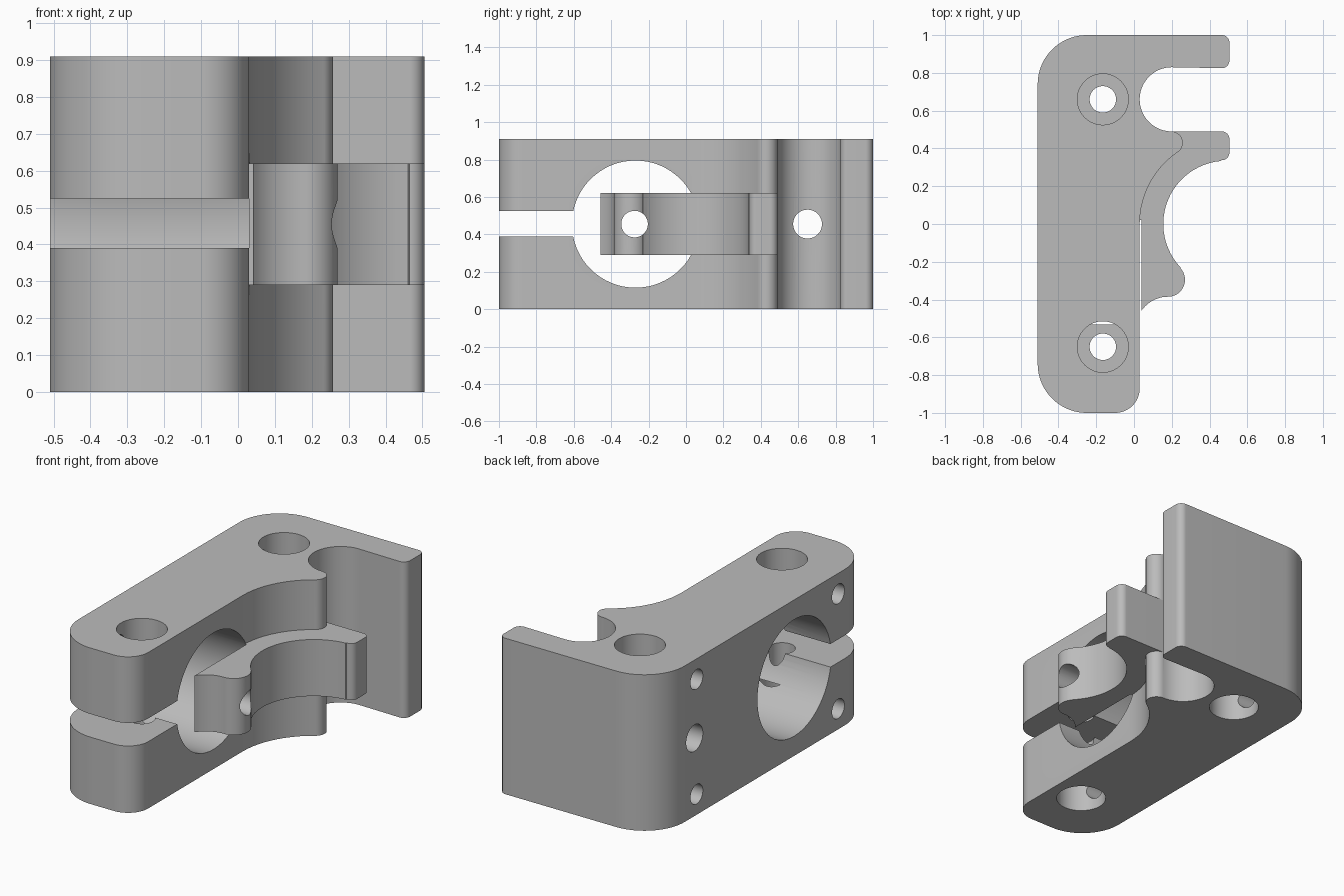
import bpy, bmesh
from math import radians, cos, sin
from mathutils import Matrix

cube = bpy.data.objects.get("Cube")
if cube:
    bpy.data.objects.remove(cube, do_unlink=True)

HEIGHT = 0.91
MID = HEIGHT / 2

grey = bpy.data.materials.new("plain grey")
grey.use_nodes = True
grey.diffuse_color = (0.5, 0.5, 0.5, 1)
grey.node_tree.nodes["Principled BSDF"].inputs["Base Color"].default_value = (0.5, 0.5, 0.5, 1)


def arc(cx, cy, r, start, end):
    """Points along an arc, angles in degrees."""
    n = max(8, int(abs(end - start) / 5))
    angles = [radians(start + (end - start) * i / n) for i in range(n + 1)]
    return [(cx + r * cos(a), cy + r * sin(a)) for a in angles]


def finish(name, bm):
    bmesh.ops.remove_doubles(bm, verts=bm.verts, dist=0.0005)
    bmesh.ops.recalc_face_normals(bm, faces=bm.faces)
    mesh = bpy.data.meshes.new(name)
    bm.to_mesh(mesh)
    bm.free()
    obj = bpy.data.objects.new(name, mesh)
    bpy.context.collection.objects.link(obj)
    mesh.materials.append(grey)
    return obj


def extrude(name, outline, z0, z1):
    bm = bmesh.new()
    face = bm.faces.new([bm.verts.new((x, y, z0)) for x, y in outline])
    top = bmesh.ops.extrude_face_region(bm, geom=[face])["geom"]
    verts = [v for v in top if isinstance(v, bmesh.types.BMVert)]
    bmesh.ops.translate(bm, verts=verts, vec=(0, 0, z1 - z0))
    return finish(name, bm)


def cylinder(name, axis, a, b, r, start, end):
    """Cylinder along x (a, b = y, z) or z (a, b = x, y)."""
    mid = (start + end) / 2
    if axis == "X":
        mat = Matrix.Translation((mid, a, b)) @ Matrix.Rotation(radians(90), 4, "Y")
    else:
        mat = Matrix.Translation((a, b, mid))
    bm = bmesh.new()
    bmesh.ops.create_cone(bm, cap_ends=True, segments=64, radius1=r, radius2=r,
                          depth=end - start, matrix=mat)
    return finish(name, bm)


def combine(target, other, operation):
    mod = target.modifiers.new(operation.lower(), "BOOLEAN")
    mod.operation = operation
    mod.solver = "EXACT"
    mod.object = other
    bpy.context.view_layer.objects.active = target
    bpy.ops.object.modifier_apply(modifier=mod.name)
    bpy.data.objects.remove(other, do_unlink=True)


# Main block with curved shoulder, round pocket and rear arm
body_outline = (
    arc(-0.25, -0.74, 0.26, 180, 270) + arc(-0.10, -0.87, 0.13, 270, 360)
    + arc(0.49, 0, 0.46, 180, 124.2) + arc(0.198, 0.43, 0.06, -55.8, 90)
    + arc(0.2, 0.66, 0.17, 270, 90)
    + arc(0.465, 0.865, 0.04, -90, 0) + arc(0.465, 0.96, 0.04, 0, 90)
    + arc(-0.25, 0.74, 0.26, 90, 180))
body = extrude("bracket_body", body_outline, 0, HEIGHT)

# Large cross bore and the clamping slot at the front
combine(body, cylinder("large_bore", "X", -0.27, MID, 0.34, -0.7, 0.3), "DIFFERENCE")
slot = [(-0.7, -1.2), (0.2, -1.2), (0.2, -0.55), (-0.7, -0.55)]
combine(body, extrude("clamp_slot", slot, 0.39, 0.525), "DIFFERENCE")

# Counterbored screw holes with small side holes leading into them
for y, side_y in ((0.66, 0.63), (-0.65, -0.675)):
    combine(body, cylinder("screw_hole", "Z", -0.165, y, 0.07, -0.1, 1), "DIFFERENCE")
    for start, end, z in ((-0.1, 0.24, 0.12), (HEIGHT - 0.24, 1, HEIGHT - 0.12)):
        combine(body, cylinder("counterbore", "Z", -0.165, y, 0.135, start, end), "DIFFERENCE")
        combine(body, cylinder("side_hole", "X", side_y, z, 0.057, -0.7, -0.165), "DIFFERENCE")
combine(body, cylinder("pocket_hole", "X", 0.65, MID, 0.077, -0.7, 0.15), "DIFFERENCE")

# Central jaw, free at the front and rooted in the shoulder
jaw_outline = (
    arc(0.18, -0.555, 0.17, 145, 90) + arc(0.18, -0.295, 0.09, -90, 43.6)
    + arc(0.49, 0, 0.335, 223.6, 95)
    + arc(0.465, 0.378, 0.04, -90, 0) + arc(0.465, 0.45, 0.04, 0, 90)
    + [(0.2, 0.49), (0.1, 0.45), (0.02, 0.2), (0.03, 0.08), (0.03, 0.02), (0.041, 0.02)])
jaw = extrude("jaw", jaw_outline, 0.29, 0.62)
combine(jaw, cylinder("jaw_hole", "X", -0.275, MID, 0.071, -0.2, 0.4), "DIFFERENCE")
combine(body, jaw, "UNION")

# Smooth curves, crisp edges
bpy.ops.object.select_all(action="DESELECT")
body.select_set(True)
bpy.context.view_layer.objects.active = body
bpy.ops.object.shade_smooth_by_angle(angle=radians(25))
